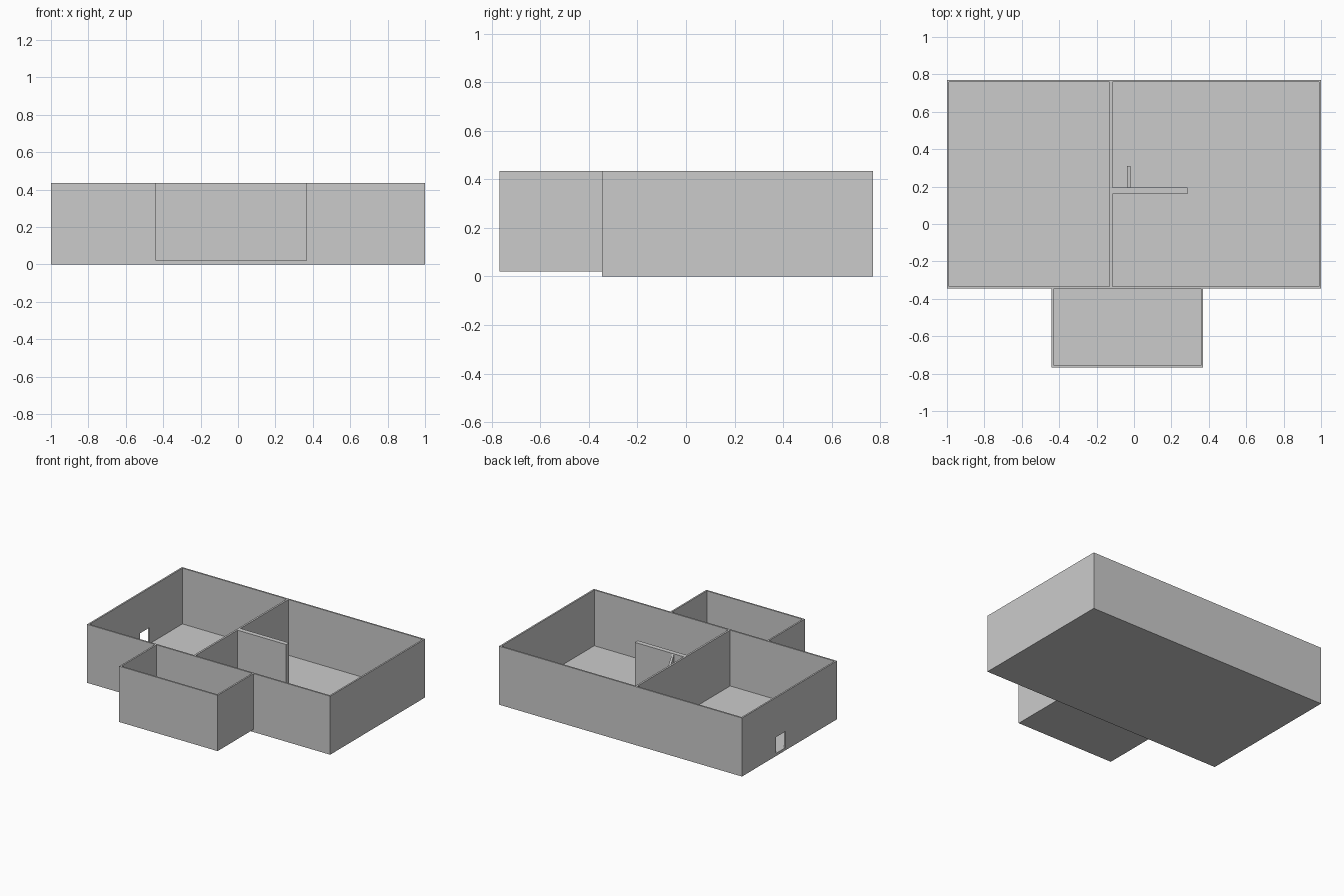
import bpy, bmesh

if "Cube" in bpy.data.objects:
    bpy.data.objects.remove(bpy.data.objects["Cube"])

TOP = 0.435      # wall top
T = 0.012        # wall thickness
FLOOR = 0.02     # floor level of the main block


def prism(name, profile, axis, lo, hi):
    """Extrude a closed 2D profile along x (profile in y, z) or z (profile in x, y)."""
    bm = bmesh.new()
    place = (lambda a, b: (lo, a, b)) if axis == 'x' else (lambda a, b: (a, b, lo))
    face = bm.faces.new([bm.verts.new(place(a, b)) for a, b in profile])
    ext = bmesh.ops.extrude_face_region(bm, geom=[face])
    verts = [g for g in ext['geom'] if isinstance(g, bmesh.types.BMVert)]
    shift = (hi - lo, 0, 0) if axis == 'x' else (0, 0, hi - lo)
    bmesh.ops.translate(bm, verts=verts, vec=shift)
    bmesh.ops.recalc_face_normals(bm, faces=bm.faces)
    mesh = bpy.data.meshes.new(name)
    bm.to_mesh(mesh)
    bm.free()
    ob = bpy.data.objects.new(name, mesh)
    bpy.context.collection.objects.link(ob)
    return ob


def box(name, x0, x1, y0, y1, z0, z1):
    return prism(name, [(x0, y0), (x1, y0), (x1, y1), (x0, y1)], 'z', z0, z1)


# Main block: floor slab and outer walls
X, Y0, Y1 = 1.0, -0.345, 0.77
box("main_floor", -X, X, Y0, Y1, 0, FLOOR)
box("main_back_wall", -X, X, Y1 - T, Y1, FLOOR, TOP)
box("main_front_wall", -X, X, Y0, Y0 + T, FLOOR, TOP)
box("main_right_wall", X - T, X, Y0 + T, Y1 - T, FLOOR, TOP)
left = box("main_left_wall", -X, -X + T, Y0 + T, Y1 - T, FLOOR, TOP)

# Doorway through the left wall
cutter = box("doorway_cutter", -X - 0.1, -X + 0.1, 0.26, 0.37, -0.05, 0.14)
cutter.hide_render = True
cutter.hide_viewport = True
mod = left.modifiers.new("doorway", 'BOOLEAN')
mod.operation = 'DIFFERENCE'
mod.object = cutter

# Interior partition, stub wall and the sloped side board against it
box("partition_wall", -0.13, -0.116, Y0 + T, Y1 - T, FLOOR, TOP)
box("stub_wall", -0.116, 0.285, 0.16, 0.195, FLOOR, TOP)
prism("sloped_board", [(0.195, FLOOR), (0.31, FLOOR), (0.31, 0.22), (0.195, 0.43)],
      'x', -0.037, -0.02)

# Front annex, raised slightly off the ground
A0, A1, AY = -0.44, 0.37, -0.768
box("annex_floor", A0, A1, AY, Y0, FLOOR, FLOOR + 0.01)
box("annex_front_wall", A0, A1, AY, AY + T, FLOOR + 0.01, TOP)
for side, x in (("left", A0), ("right", A1 - T)):
    box(f"annex_{side}_wall", x, x + T, AY + T, Y0, FLOOR + 0.01, TOP)
